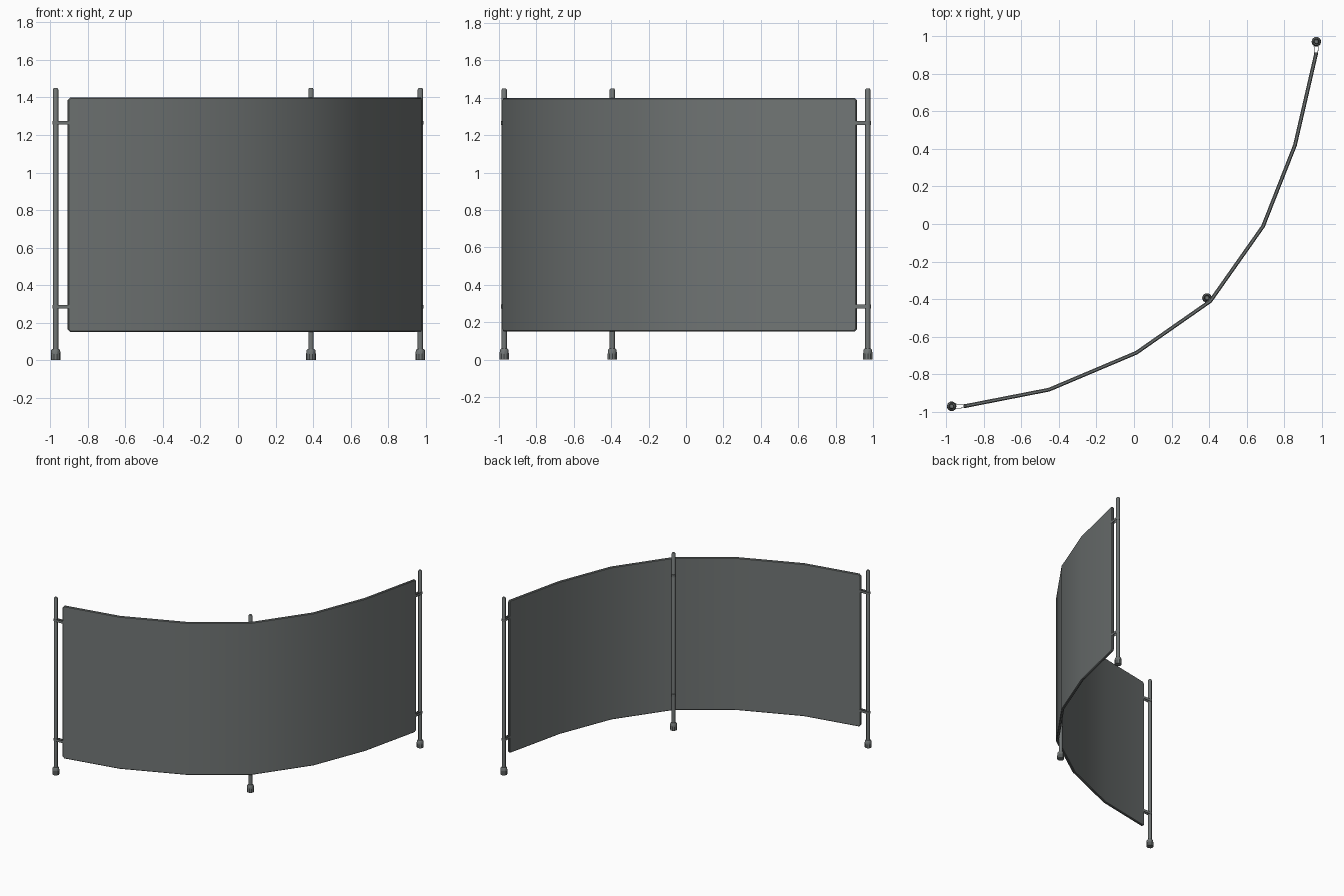
import bpy, bmesh, math
from mathutils import Vector

if "Cube" in bpy.data.objects:
    bpy.data.objects.remove(bpy.data.objects["Cube"])

grey = bpy.data.materials.new("slate grey")
grey.diffuse_color = (0.165, 0.18, 0.178, 1)
grey.use_nodes = True
grey.node_tree.nodes["Principled BSDF"].inputs["Base Color"].default_value = grey.diffuse_color


def finish(name, bm, angle=35):
    bmesh.ops.recalc_face_normals(bm, faces=bm.faces)
    me = bpy.data.meshes.new(name)
    bm.to_mesh(me)
    bm.free()
    ob = bpy.data.objects.new(name, me)
    bpy.context.collection.objects.link(ob)
    me.materials.append(grey)
    bpy.ops.object.select_all(action='DESELECT')
    ob.select_set(True)
    bpy.context.view_layer.objects.active = ob
    bpy.ops.object.shade_smooth_by_angle(angle=math.radians(angle))
    return ob


def lathe(name, x, y, profile, sides):
    # stacked rings of (radius, height), capped at both ends
    bm = bmesh.new()
    rings = []
    for r, z in profile:
        rings.append([bm.verts.new((x + r * math.cos(2 * math.pi * i / sides),
                                    y + r * math.sin(2 * math.pi * i / sides), z))
                      for i in range(sides)])
    for a, b in zip(rings, rings[1:]):
        for i in range(sides):
            j = (i + 1) % sides
            bm.faces.new((a[i], a[j], b[j], b[i]))
    bm.faces.new(rings[0])
    bm.faces.new(rings[-1])
    return finish(name, bm)


# curved panel with clipped corners
path = [Vector(p) for p in [(-0.908, -0.972), (-0.453, -0.883), (0.013, -0.686), (0.407, -0.411),
                            (0.688, -0.012), (0.858, 0.42), (0.972, 0.914)]]
T, C, BOT, TOP = 0.02, 0.014, 0.15, 1.40
start = path[0] + (path[1] - path[0]).normalized() * C
end = path[-1] + (path[-2] - path[-1]).normalized() * C
cols = [path[0], start] + path[1:-1] + [end, path[-1]]
n = len(cols)

# mitred normals along the path
norms = []
for i in range(n):
    a = (cols[i] - cols[max(i - 1, 0)])
    b = (cols[min(i + 1, n - 1)] - cols[i])
    t = (a.normalized() + b.normalized()).normalized()
    norms.append(Vector((-t.y, t.x)))

# each column: face pair set in from a narrow bevelled rim
bm = bmesh.new()
sheets = []
for s in (-1, 1):
    sheet = []
    for i, (p, nn) in enumerate(zip(cols, norms)):
        c = C if i in (0, n - 1) else 0
        q = p + nn * s * T / 2
        sheet.append((bm.verts.new((q.x, q.y, BOT + c)), bm.verts.new((q.x, q.y, TOP - c))))
    sheets.append(sheet)
f, k = sheets
for i in range(n - 1):
    for s in sheets:
        bm.faces.new((s[i][0], s[i + 1][0], s[i + 1][1], s[i][1]))
    for e in (0, 1):
        bm.faces.new((f[i][e], f[i + 1][e], k[i + 1][e], k[i][e]))
for i in (0, n - 1):
    bm.faces.new((f[i][0], f[i][1], k[i][1], k[i][0]))
bmesh.ops.recalc_face_normals(bm, faces=bm.faces)
rim = [e for e in bm.edges if e.calc_face_angle(0) > math.radians(60)]
bmesh.ops.bevel(bm, geom=rim, offset=0.005, segments=1, affect='EDGES')
finish("panel", bm)

# posts with rubber feet
posts = {"left": (-0.972, -0.972), "middle": (0.389, -0.394), "right": (0.972, 0.972)}
for name, (x, y) in posts.items():
    lathe(name + "_post", x, y, [(0.014, 0.02), (0.014, 1.443), (0.010, 1.45)], 12)
    lathe(name + "_foot", x, y, [(0.026, 0), (0.026, 0.03), (0.024, 0.052), (0.018, 0.06)], 10)


# strap loops: a closed band round the post, reaching to the panel
def strap(name, post, target, z, h=0.02, r=0.0165):
    p = Vector(post)
    d = Vector(target) - p
    reach = d.length
    d.normalize()
    side = Vector((-d.y, d.x))
    loop = [(reach, -0.010)]
    for i in range(9):
        a = math.radians(-60 - 240 * i / 8)
        loop.append((r * math.cos(a), r * math.sin(a)))
    loop.append((reach, 0.010))
    bm = bmesh.new()
    rows = []
    for scale in (0, -0.003):
        for dz in (-h / 2, h / 2):
            row = []
            for u, v in loop:
                g = Vector((0, v)) if u > r else Vector((u, v))
                q = Vector((u, v)) + g.normalized() * scale
                w = p + d * q.x + side * q.y
                row.append(bm.verts.new((w.x, w.y, z + dz)))
            rows.append(row)
    ring = [rows[0], rows[1], rows[3], rows[2]]
    m = len(loop)
    for a, b in zip(ring, ring[1:] + ring[:1]):
        for i in range(m - 1):
            bm.faces.new((a[i], a[i + 1], b[i + 1], b[i]))
    for i in (0, m - 1):
        bm.faces.new([row[i] for row in ring])
    finish(name, bm)


for label, z in (("lower", 0.285), ("upper", 1.265)):
    strap("left_" + label + "_strap", posts["left"], (-0.896, -0.970), z)
    strap("right_" + label + "_strap", posts["right"], (0.970, 0.900), z)
    strap("middle_" + label + "_strap", posts["middle"], (0.406, -0.411), z)
